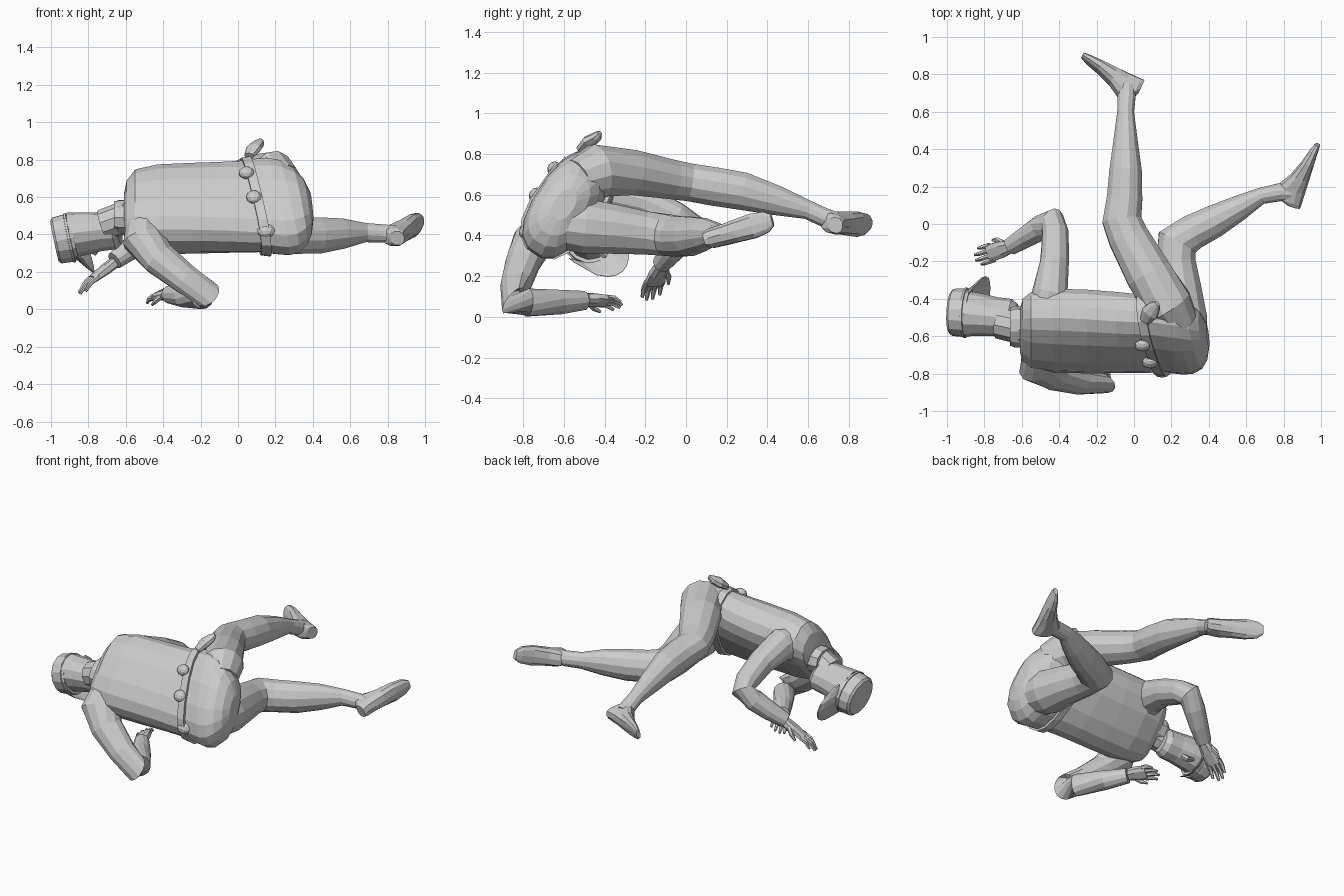
import bpy, bmesh, math
from mathutils import Vector as V


def skin(name, rings, n=12, power=2.0, caps=True):
    """Skin closed super-elliptic rings given as (centre, side vector, depth vector)."""
    bm = bmesh.new()
    loops = []
    for c, s, d in rings:
        loop = []
        for i in range(n):
            t = 2 * math.pi * (i + 0.5) / n
            ct, st = math.cos(t), math.sin(t)
            u = math.copysign(abs(ct) ** (2 / power), ct)
            w = math.copysign(abs(st) ** (2 / power), st)
            loop.append(bm.verts.new(V(c) + V(s) * u + V(d) * w))
        loops.append(loop)
    for a, b in zip(loops, loops[1:]):
        for i in range(n):
            j = (i + 1) % n
            bm.faces.new((a[i], a[j], b[j], b[i]))
    if caps:
        bm.faces.new(loops[0][::-1])
        bm.faces.new(loops[-1])
    bmesh.ops.recalc_face_normals(bm, faces=bm.faces)
    me = bpy.data.meshes.new(name)
    bm.to_mesh(me)
    bm.free()
    ob = bpy.data.objects.new(name, me)
    bpy.context.collection.objects.link(ob)
    return ob


def limb(name, pts, side, n=10, power=2.0):
    """Tube through (x, y, z, half width, half depth) points."""
    P = [V(p[:3]) for p in pts]
    rings = []
    for i, p in enumerate(pts):
        t = V()
        if i > 0:
            t += (P[i] - P[i - 1]).normalized()
        if i < len(P) - 1:
            t += (P[i + 1] - P[i]).normalized()
        t.normalize()
        s = V(side)
        s = (s - t * s.dot(t)).normalized()
        rings.append((P[i], s * p[3], t.cross(s) * p[4]))
    return skin(name, rings, n, power)


def body_ring(x, y, z, a, b, ang, tilt):
    c, s = math.cos(math.radians(ang)), math.sin(math.radians(ang))
    return (V((x, y, z)), V((-tilt, c, s)) * a, V((0, -s, c)) * b)


def blob(name, loc, size, rot=(0, 0, 0)):
    bpy.ops.mesh.primitive_uv_sphere_add(segments=10, ring_count=6, radius=1, location=loc, rotation=rot)
    bpy.context.object.scale = size
    bpy.context.object.name = name


def foot(name, heel, toe, up):
    """Wedge-shaped shoe with its sole on the heel-toe line."""
    heel, toe, up = V(heel), V(toe), V(up)
    f = (toe - heel).normalized()
    up = (up - f * up.dot(f)).normalized()
    side = f.cross(up)
    rings = []
    for t, w, h in ((0, .038, .04), (.06, .05, .065), (.25, .053, .075), (.45, .058, .052),
                    (.7, .064, .033), (.9, .054, .022), (1, .03, .014)):
        rings.append((heel.lerp(toe, t) + up * h, side * w, up * h))
    skin(name, rings, 10, 2.5)


def hand(name, wrist, tip, side, thumb):
    """Flat palm with four curled fingers and a thumb on one side."""
    w, t = V(wrist), V(tip)
    f = (t - w).normalized()
    L = (t - w).length
    s = V(side)
    s = (s - f * s.dot(f)).normalized()
    nrm = f.cross(s)
    if nrm.z > 0:
        nrm = -nrm
    limb(name + "_palm", [(*w, .036, .03), (*(w + f * L * .25), .048, .028),
                          (*(w + f * L * .58), .05, .02)], s, 8, 2.6)
    for i in range(4):
        o = s * (i - 1.5) * .025
        ln = (.9, 1, .98, .85)[i]
        a, b, c = (w + f * L * k + o * (1 + k * .2) for k in (.5, .8 * ln, ln))
        limb(f"{name}_finger_{i}", [(*a, .015, .015), (*b, .013, .013), (*(c + nrm * .02), .008, .008)], s, 6)
    a = w + f * L * .15 + s * thumb * .03
    limb(name + "_thumb", [(*a, .016, .016), (*(a + f * .04 + s * thumb * .025 + nrm * .015), .014, .014),
                           (*(a + f * .08 + s * thumb * .03 + nrm * .03), .007, .007)], nrm, 6)


# torso, twisting from shoulders to hips
torso = [(-.61, -.57, .5, .13, .08, 48, 0), (-.595, -.57, .51, .2, .115, 48, 0),
         (-.55, -.57, .53, .24, .145, 49, 0), (-.43, -.57, .535, .262, .16, 50, 0),
         (-.25, -.575, .54, .265, .16, 51, 0), (-.08, -.58, .545, .265, .155, 53, .08),
         (.07, -.585, .55, .27, .145, 55, .2)]
skin("jacket", [body_ring(*r) for r in torso], 16, 2.6)

# hips and seat
hips = [(.07, -.585, .55, .27, .145, 55, .2), (.14, -.585, .55, .285, .15, 56, .22),
        (.21, -.59, .55, .29, .155, 57, .22), (.27, -.595, .55, .275, .15, 57, .2),
        (.33, -.6, .55, .225, .135, 57, .18), (.37, -.6, .55, .165, .1, 57, .15), (.395, -.6, .55, .08, .05, 57, .1)]
skin("hips", [body_ring(*r) for r in hips], 16, 2.4)

# belt with pouches and holster
belt = [(x, -.585, .55, .274 + g, .147 + g, 55, .2)
        for x, g in ((.07, 0), (.07, .014), (.12, .02), (.12, 0))]
skin("belt", [body_ring(*r) for r in belt], 16, 2.5)
for i, (loc, sz) in enumerate([((.045, -.65, .73), (.042, .03, .035)), ((.085, -.74, .6), (.042, .03, .038)),
                               ((.15, -.785, .42), (.05, .035, .04))]):
    blob(f"belt_pouch_{i}", loc, sz, (math.radians(-35), 0, 0))
limb("holster", [(.06, -.52, .82, .03, .02), (.085, -.475, .86, .05, .03), (.11, -.44, .885, .035, .025),
                 (.125, -.425, .905, .015, .012)], (1, 0, .5), 8)
limb("jacket_front_hem", [(.08, -.45, .7, .05, .03), (.16, -.44, .63, .05, .04), (.22, -.42, .6, .02, .015)], (0, .5, .8), 8)

# legs
limb("right_leg", [(.25, -.53, .67, .1, .11), (.185, -.44, .715, .135, .135), (.08, -.27, .71, .128, .115),
                   (-.03, -.07, .675, .112, .1), (-.065, .02, .66, .108, .096), (-.05, .14, .64, .098, .098),
                   (-.045, .28, .617, .09, .096), (-.045, .45, .57, .066, .075),
                   (-.045, .6, .525, .046, .048), (-.04, .68, .488, .05, .048), (-.04, .735, .468, .05, .05)], (1, 0, 0), 12)
limb("left_leg", [(.26, -.64, .46, .12, .13), (.255, -.5, .445, .14, .14), (.245, -.35, .43, .125, .12),
                  (.225, -.2, .412, .11, .108), (.23, -.1, .402, .105, .115), (.31, -.045, .395, .102, .098),
                  (.43, .015, .395, .1, .09), (.56, .085, .405, .083, .07), (.68, .15, .41, .053, .046),
                  (.78, .17, .405, .05, .05), (.84, .168, .4, .05, .05)], (0, 0, 1), 12)
foot("right_shoe", (.055, .77, .44), (-.27, .915, .45), (-.4, -.9, .25))
foot("left_shoe", (.89, .085, .38), (.995, .42, .475), (-.95, .3, .0))

# arms
limb("left_arm", [(-.51, -.68, .46, .09, .09), (-.505, -.75, .37, .1, .12), (-.42, -.8, .27, .085, .1),
                  (-.28, -.835, .16, .075, .085), (-.165, -.85, .08, .07, .08), (-.19, -.78, .07, .07, .068),
                  (-.29, -.62, .072, .062, .06), (-.37, -.5, .08, .048, .047)], (.5, -.8, .3), 12)
limb("right_arm", [(-.48, -.5, .6, .1, .12), (-.45, -.37, .615, .095, .105), (-.425, -.2, .56, .078, .085),
                   (-.42, -.05, .49, .072, .075), (-.435, .01, .45, .072, .078), (-.5, -.02, .39, .066, .068),
                   (-.58, -.07, .32, .06, .058), (-.66, -.12, .26, .048, .047)], (1, .2, -.2), 12)
hand("left_hand", (-.37, -.49, .085), (-.47, -.32, .07), (.8, .45, .45), -1)
hand("right_hand", (-.66, -.12, .25), (-.86, -.185, .1), (-.1, .9, .2), 1)

# neck and collar
limb("neck", [(-.58, -.56, .5, .09, .09), (-.72, -.53, .45, .085, .085)], (0, .7, .7))
limb("collar", [(-.58, -.55, .495, .11, .088), (-.635, -.55, .495, .113, .09), (-.662, -.55, .495, .103, .082)], (0, 1, .3))

# head
head_side = (0, .73, .68)
limb("head", [(-.64, -.505, .425, .07, .085), (-.665, -.5, .42, .092, .102), (-.74, -.495, .415, .096, .106),
              (-.82, -.485, .405, .104, .116), (-.9, -.48, .395, .114, .124)], head_side, 12, 2.2)
limb("nose", [(-.82, -.415, .325, .012, .012), (-.765, -.403, .305, .018, .02), (-.75, -.43, .33, .015, .015)], head_side, 6)

# cap with band and visor
up = V((-.96, .03, -.2)).normalized()
side = V(head_side)
side = (side - up * side.dot(up)).normalized()
fwd = side.cross(up)
if fwd.z > 0:
    fwd = -fwd
base = V((-.885, -.475, .385))


def disc(h, r):
    return (base + up * h, side * r, fwd * r * 1.08)


skin("cap_crown", [disc(h, r) for h, r in ((-.01, .122), (.03, .126), (.085, .122), (.098, .108))], 14)
skin("cap_band", [disc(h, r) for h, r in ((.008, .122), (.01, .131), (.022, .131), (.024, .122))], 14)
visor = []
for k in range(9):
    t = (k - 4) / 4
    reach = .025 + .115 * math.sqrt(max(0, 1 - t * t))
    inner = .12 * math.sqrt(max(0, 1 - t * t * .95))
    c = base + side * (t * .14) + fwd * (inner + reach / 2 - .015) - up * (.01 + reach * .3 - .02 * (1 - t * t))
    visor.append((c, (fwd - up * .55) * (reach / 2 + .005), up * .007))
skin("cap_visor", visor, 8, 3)
